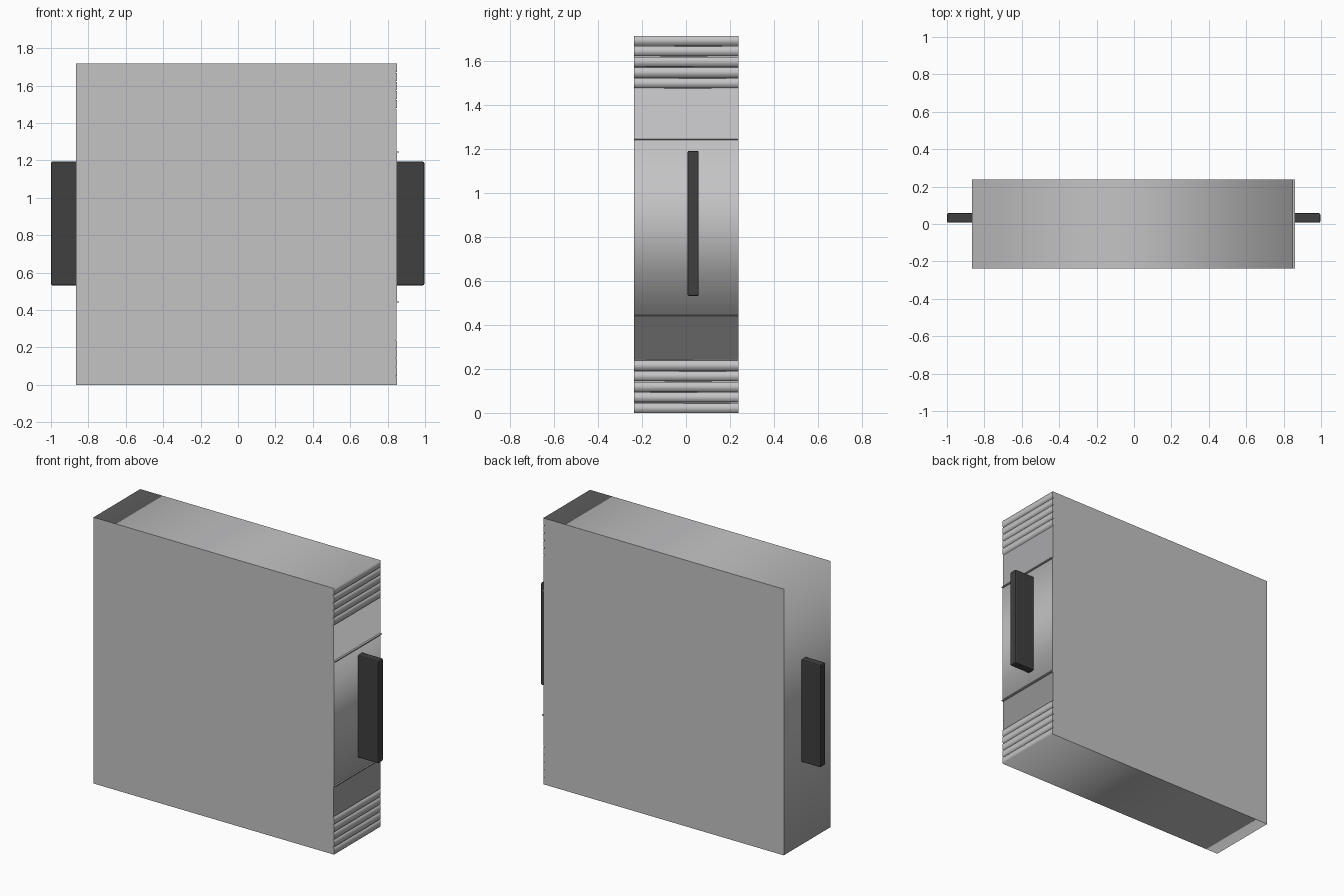
import bpy, bmesh

cube = bpy.data.objects.get("Cube")
if cube:
    bpy.data.objects.remove(cube, do_unlink=True)


def material(name, rgb):
    m = bpy.data.materials.new(name)
    m.use_nodes = True
    m.diffuse_color = (*rgb, 1)
    m.node_tree.nodes["Principled BSDF"].inputs["Base Color"].default_value = (*rgb, 1)
    return m


GREY = material("light grey", (0.55, 0.55, 0.56))
DARK = material("charcoal", (0.05, 0.05, 0.05))

LEFT, RIGHT, TOP = -0.865, 0.851, 1.717
FRONT, BACK = -0.237, 0.239


def finish(bm, name, mat):
    bmesh.ops.recalc_face_normals(bm, faces=bm.faces)
    mesh = bpy.data.meshes.new(name)
    bm.to_mesh(mesh)
    bm.free()
    mesh.materials.append(mat)
    ob = bpy.data.objects.new(name, mesh)
    bpy.context.collection.objects.link(ob)
    return ob


def box(name, mat, x, y, z, bevel=0):
    bm = bmesh.new()
    bmesh.ops.create_cube(bm, size=1)
    for v in bm.verts:
        v.co = [lo + (c + 0.5) * (hi - lo) for c, (lo, hi) in zip(v.co, (x, y, z))]
    if bevel:
        bmesh.ops.bevel(bm, geom=bm.edges[:], offset=bevel, segments=2,
                        profile=0.5, affect='EDGES')
    return finish(bm, name, mat)


# Grip profile of the ribbed side, upper half listed from the top down
pitch, groove, depth = 0.0485, 0.005, 0.008
half = []
for i in range(5):
    z = TOP - i * pitch
    half += [(RIGHT, z), (RIGHT, z - pitch + groove),
             (RIGHT - depth, z - pitch + groove), (RIGHT - depth, z - pitch)]
step = 0.003
half += [(RIGHT - step, TOP - 5 * pitch), (RIGHT - step, 1.245), (RIGHT, 1.245)]
# Lower half mirrors the ribs around the raised middle panel
lower = [(x, TOP - z) for x, z in reversed(half)]
lower[0] = (RIGHT, 0.443)
lower[1] = (RIGHT - step, 0.443)
profile = [(LEFT, TOP)] + half + lower + [(LEFT, 0)]

# Case: profile extruded front to back, soft round the rim, sharp at both covers
bm = bmesh.new()
cover = bm.faces.new([bm.verts.new((x, FRONT, z)) for x, z in profile])
ext = bmesh.ops.extrude_face_region(bm, geom=[cover], use_keep_orig=True)
for v in ext["geom"]:
    if isinstance(v, bmesh.types.BMVert):
        v.co.y = BACK
for f in bm.faces:
    f.smooth = len(f.verts) == 4
for e in bm.edges:
    e.smooth = abs(e.verts[0].co.y - e.verts[1].co.y) > 0.1
finish(bm, "case", GREY)

# Thin lips at both ends of the middle panel
for name, z in (("upper_lip", 1.245), ("lower_lip", 0.443)):
    box(name, GREY, (RIGHT - 0.02, 0.86), (FRONT, BACK), (z - 0.003, z + 0.003))

# Side tabs
for name, x in (("right_tab", (-1, LEFT + 0.03)), ("left_tab", (RIGHT - 0.03, 0.996))):
    box(name, DARK, x, (0.007, 0.058), (0.532, 1.193), 0.007)
